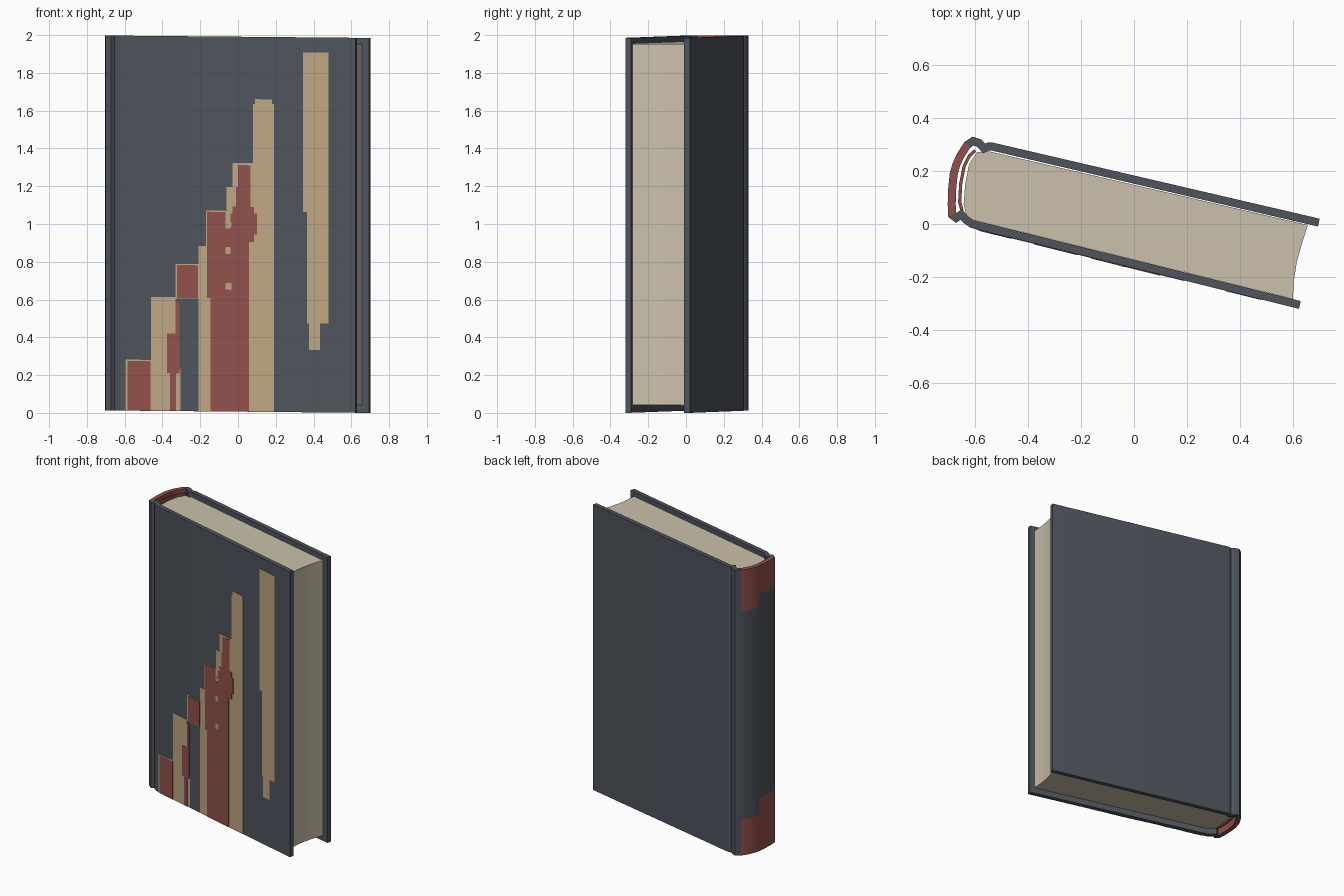
import bpy, bmesh, math
from mathutils import Vector

if "Cube" in bpy.data.objects:
    bpy.data.objects.remove(bpy.data.objects["Cube"])


def material(name, rgb):
    m = bpy.data.materials.new(name)
    m.diffuse_color = (*rgb, 1)
    m.use_nodes = True
    m.node_tree.nodes["Principled BSDF"].inputs["Base Color"].default_value = m.diffuse_color
    return m


SLATE = material("slate cloth", (0.078, 0.090, 0.110))
RED = material("brick red", (0.285, 0.080, 0.070))
GOLD = material("tan gold", (0.515, 0.375, 0.222))
PAPER = material("cream paper", (0.60, 0.53, 0.41))

U = 265.0  # plan drawing units per model unit


def plan(x, y):
    return Vector(((x - 1134) / U, (225 - y) / U))


def place(p, z):
    # the book leans very slightly to the right
    return (p.x, p.y, z + 0.0065 - 0.0093 * p.x)


def offset(path, i, d):
    a, b = path[max(i - 1, 0)], path[min(i + 1, len(path) - 1)]
    t1 = (path[i] - a).normalized() if i else (b - path[i]).normalized()
    t2 = (b - path[i]).normalized() if i < len(path) - 1 else t1
    t = (t1 + t2).normalized()
    n = Vector((t.y, -t.x))
    return path[i] + n * d / max(0.6, t.dot(t1))


def finish(name, bm, mats, smooth=True):
    bmesh.ops.recalc_face_normals(bm, faces=bm.faces)
    me = bpy.data.meshes.new(name)
    bm.to_mesh(me)
    bm.free()
    for m in mats:
        me.materials.append(m)
    ob = bpy.data.objects.new(name, me)
    bpy.context.collection.objects.link(ob)
    if smooth:
        bpy.ops.object.select_all(action='DESELECT')
        ob.select_set(True)
        bpy.context.view_layer.objects.active = ob
        bpy.ops.object.shade_smooth_by_angle(angle=math.radians(28))
    return ob


def wall(name, path, half, levels, mats, rule=None):
    """Thick wall following a plan path, split at z levels; rule picks colours."""
    bm = bmesh.new()
    n = len(path)
    ring = [offset(path, i, half) for i in range(n)]
    ring += [offset(path, i, -half) for i in reversed(range(n))]
    rows = [[bm.verts.new(place(p, z)) for p in ring] for z in levels]
    m = len(ring)
    for r in range(len(levels) - 1):
        for i in range(m):
            j = (i + 1) % m
            f = bm.faces.new((rows[r][i], rows[r][j], rows[r + 1][j], rows[r + 1][i]))
            seg = i if i < n else m - 2 - i
            if rule:
                f.material_index = rule(seg, (levels[r] + levels[r + 1]) / 2)
    for row, z in ((rows[0], levels[0]), (rows[-1], levels[-1])):
        for i in range(n - 1):
            f = bm.faces.new((row[i], row[i + 1], row[m - 2 - i], row[m - 1 - i]))
            if rule:
                f.material_index = rule(i, z)
    return finish(name, bm, mats)


# Cover case: back board, hinge, rounded spine, hinge, front board
case = [plan(*p) for p in (
    (1319, 223.6), (992, 147.5), (988, 147.5), (984, 149.5), (979, 144), (973, 142),
    (967, 146), (960, 157), (956, 166), (953.5, 175), (952, 190), (951.5, 205),
    (952, 216), (956, 219), (961, 215.5), (966, 221), (972, 225), (1300, 306))]


def spine_colour(seg, z):
    if 6 <= seg <= 8:                       # back half of the spine
        return int(z < 0.25 or z > 1.695)
    if 9 <= seg <= 11:                      # front half of the spine
        return int(z < 0.37 or z > 1.785)
    return 0


wall("cover_case", case, 4 / U, (0, 0.25, 0.37, 1.695, 1.785, 1.985), (SLATE, RED), spine_colour)

# Red lining between the spine and the pages
lining = [plan(*p) for p in ((975, 151.5), (969, 157), (964, 167), (960.5, 185), (959.5, 203), (962, 212))]
wall("spine_lining", lining, 1.6 / U, (0.04, 1.965), (RED,))

# Page block with rounded back and hollow fore edge
pages = [plan(*p) for p in (
    (990, 152.5), (977, 153), (969, 165), (965, 185), (963.5, 205), (966, 216), (973, 221),
    (1293, 300), (1294, 282), (1297, 263), (1302, 245), (1308, 226))]
bm = bmesh.new()
low = [bm.verts.new(place(p, 0.04)) for p in pages]
high = [bm.verts.new(place(p, 1.953)) for p in pages]
bm.faces.new(low)
bm.faces.new(high)
for i in range(len(pages)):
    j = (i + 1) % len(pages)
    bm.faces.new((low[i], low[j], high[j], high[i]))
finish("page_block", bm, (PAPER,))

# Front cover art: thin plates lying on the sloping front board
A, B = offset(case, 16, 4 / U), offset(case, 17, 4 / U)
if A.y > case[16].y:
    A, B = offset(case, 16, -4 / U), offset(case, 17, -4 / U)
SLOPE = (B.y - A.y) / (B.x - A.x)


def art(name, rects, lift, mat):
    bm = bmesh.new()
    for x0, x1, z0, z1 in rects:
        vs = []
        for d in (-0.002, lift):
            for x, z in ((x0, z0), (x1, z0), (x1, z1), (x0, z1)):
                p = Vector((x, A.y + SLOPE * (x - A.x) - d))
                vs.append(bm.verts.new(place(p, z)))
        for f in ((0, 1, 2, 3), (4, 5, 6, 7), (0, 1, 5, 4), (1, 2, 6, 5), (2, 3, 7, 6), (3, 0, 4, 7)):
            bm.faces.new([vs[k] for k in f])
    finish(name, bm, (mat,), smooth=False)


art("gold_bars", (
    (-0.595, -0.46, 0.0, 0.27), (-0.46, -0.33, 0.0, 0.603), (-0.33, -0.305, 0.0, 0.22),
    (-0.33, -0.21, 0.597, 0.78), (-0.21, -0.165, 0.0, 0.875), (-0.17, -0.06, 0.0, 1.063),
    (-0.06, 0.19, 0.0, 0.97), (-0.06, 0.08, 0.97, 1.19), (-0.03, 0.08, 1.19, 1.317),
    (0.08, 0.19, 0.97, 1.63), (0.09, 0.18, 1.63, 1.655),
    (0.345, 0.48, 1.06, 1.905), (0.365, 0.48, 0.47, 1.06), (0.375, 0.435, 0.33, 0.47)), 0.002, GOLD)
art("red_bars", (
    (-0.585, -0.463, 0.0, 0.263), (-0.375, -0.31, 0.20, 0.41), (-0.36, -0.328, 0.0, 0.20),
    (-0.33, -0.31, 0.41, 0.58), (-0.323, -0.213, 0.60, 0.773), (-0.145, 0.057, 0.0, 0.60),
    (-0.163, 0.057, 0.60, 0.93), (-0.163, -0.065, 0.93, 1.057), (-0.065, 0.085, 0.90, 0.97),
    (-0.04, 0.10, 0.94, 1.05), (-0.03, 0.085, 1.05, 1.085), (-0.01, 0.065, 1.085, 1.19),
    (0.0, 0.065, 1.19, 1.305)), 0.004, RED)
art("gold_flecks", ((-0.065, -0.035, 0.98, 1.0), (-0.065, -0.04, 0.835, 0.87),
                    (-0.065, -0.035, 0.645, 0.68)), 0.0055, GOLD)
